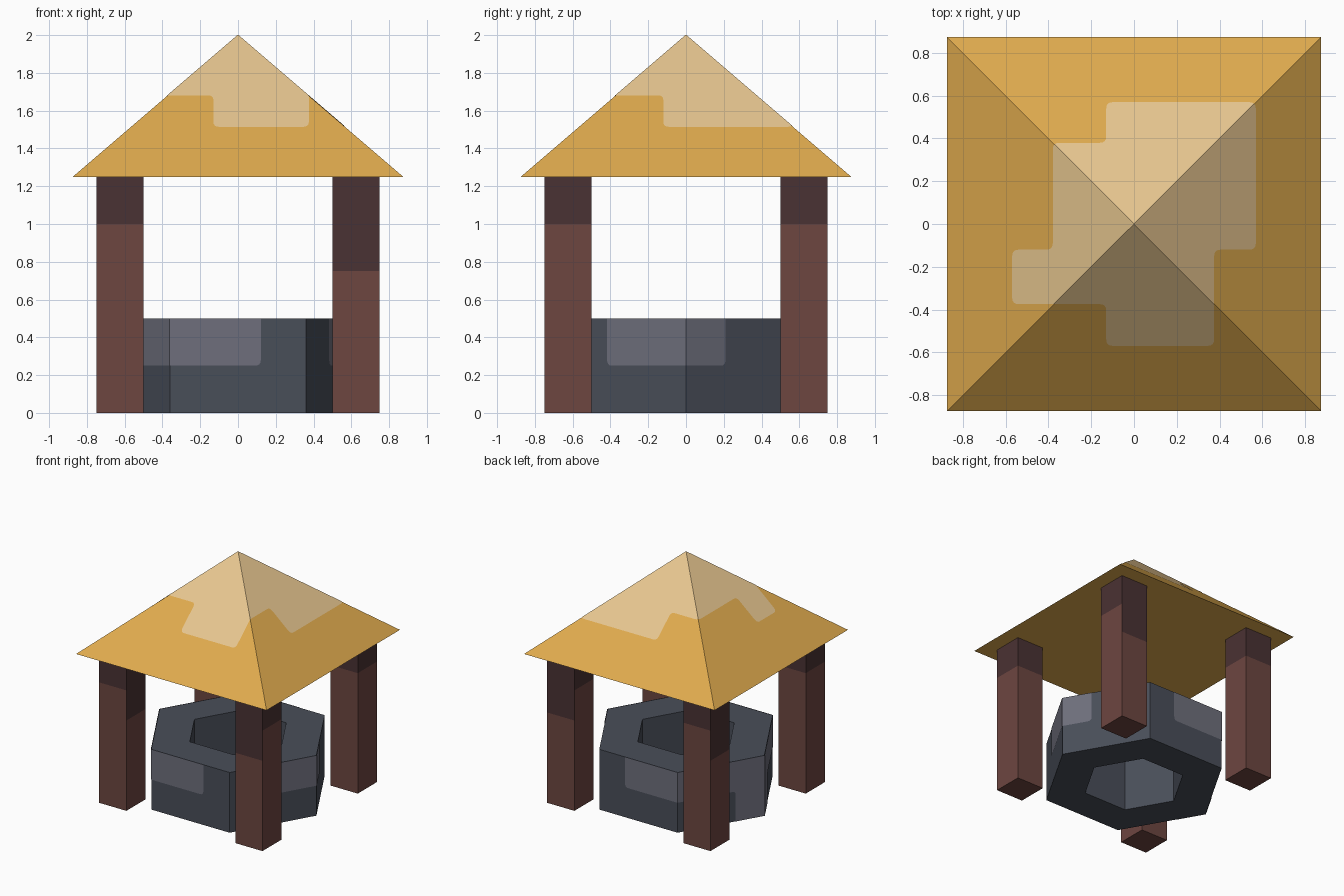
import bpy, bmesh, math
from mathutils import Vector

if "Cube" in bpy.data.objects:
    bpy.data.objects.remove(bpy.data.objects["Cube"])


def material(name, hex_code):
    rgb = [int(hex_code[i:i + 2], 16) / 255 for i in (0, 2, 4)]
    m = bpy.data.materials.new(name)
    m.diffuse_color = [((c + 0.055) / 1.055) ** 2.4 if c > 0.04 else c / 12.92 for c in rgb] + [1]
    m.use_nodes = True
    m.node_tree.nodes["Principled BSDF"].inputs["Base Color"].default_value = m.diffuse_color
    return m


ROOF = material("golden_roof", "E0AB4E")
ROOF_PALE = material("pale_roof", "E8C790")
WOOD = material("brown_wood", "6D4640")
WOOD_DARK = material("dark_wood", "4A3233")
STONE = material("dark_stone", "494E59")
STONE_PALE = material("pale_stone", "6E6F7C")


def make_object(name, bm, *mats):
    mesh = bpy.data.meshes.new(name)
    bm.to_mesh(mesh)
    bm.free()
    ob = bpy.data.objects.new(name, mesh)
    bpy.context.collection.objects.link(ob)
    for m in mats:
        mesh.materials.append(m)
    return ob


def painted_patch(name, corners, cuts, place, mat, sharp=lambda p: False, r=0.03):
    """Flat outline with rounded corners, cut along lines, then laid on a surface."""
    pts = [Vector((x, y, 0)) for x, y in corners]
    outline = []
    for i, p in enumerate(pts):
        if sharp(p):
            outline.append(p)
            continue
        a = p + (pts[i - 1] - p).normalized() * r
        b = p + (pts[(i + 1) % len(pts)] - p).normalized() * r
        for k in range(5):
            t = k / 4
            outline.append(a * (1 - t) ** 2 + p * 2 * t * (1 - t) + b * t * t)
    bm = bmesh.new()
    bm.faces.new([bm.verts.new(p) for p in outline])
    for co, no in cuts:
        bmesh.ops.bisect_plane(bm, geom=bm.verts[:] + bm.edges[:] + bm.faces[:],
                               dist=1e-5, plane_co=co, plane_no=no)
    for v in bm.verts:
        v.co = place(v.co)
    return make_object(name, bm, mat)


# Pyramid roof
HALF, EAVE, TOP = 0.875, 1.25, 2.0
bm = bmesh.new()
base = [bm.verts.new((x * HALF, y * HALF, EAVE)) for x, y in ((-1, -1), (1, -1), (1, 1), (-1, 1))]
tip = bm.verts.new((0, 0, TOP))
bm.faces.new(base[::-1])
for i in range(4):
    bm.faces.new((base[i], base[(i + 1) % 4], tip))
make_object("roof", bm, ROOF)

# Pale stepped cap painted on the roof, drawn in plan
slope = (TOP - EAVE) / HALF
cap = [(-0.38, 0.38), (-0.38, -0.12), (-0.57, -0.12), (-0.57, -0.375), (-0.13, -0.375),
       (-0.13, -0.57), (0.375, -0.57), (0.375, -0.12), (0.57, -0.12), (0.57, 0.57),
       (-0.13, 0.57), (-0.13, 0.38)]
painted_patch("roof_pale_cap", cap, [((0, 0, 0), (1, 1, 0)), ((0, 0, 0), (1, -1, 0))],
              lambda c: Vector((c.x, c.y, TOP + 0.003 - slope * max(abs(c.x), abs(c.y)))),
              ROOF_PALE, sharp=lambda p: p.x == -0.38 and p.y > 0)


# Four posts with dark tops; one side of each has a longer dark band
def post(name, x, y, long_side):
    bm = bmesh.new()
    bmesh.ops.create_cube(bm, size=1)
    for v in bm.verts:
        v.co = Vector((x + v.co.x * 0.25, y + v.co.y * 0.25, (v.co.z + 0.5) * EAVE))
    for z in (0.75, 1.0):
        bmesh.ops.bisect_plane(bm, geom=bm.verts[:] + bm.edges[:] + bm.faces[:],
                               plane_co=(0, 0, z), plane_no=(0, 0, 1))
    bm.normal_update()
    for f in bm.faces:
        limit = 0.75 if f.normal.dot(Vector(long_side)) > 0.9 else 1.0
        f.material_index = int(f.calc_center_median().z > limit)
    make_object(name, bm, WOOD, WOOD_DARK)


post("front_left_post", -0.625, -0.625, (1, 0, 0))
post("front_right_post", 0.625, -0.625, (0, -1, 0))
post("back_right_post", 0.625, 0.625, (0, 1, 0))
post("back_left_post", -0.625, 0.625, (-1, 0, 0))

# Hexagonal stone ring, open through the middle
R_OUT, R_IN, WALL = 0.72, 0.4, 0.5


def hex_point(i, r, z):
    a = math.pi + i * math.pi / 3
    return Vector((r * math.cos(a), r * math.sin(a), z))


bm = bmesh.new()
profile = [(R_OUT, 0), (R_OUT, WALL), (R_IN, WALL), (R_IN, 0)]
rings = [[bm.verts.new(hex_point(i, r, z)) for i in range(6)] for r, z in profile]
for k in range(4):
    a, b = rings[k], rings[(k + 1) % 4]
    for i in range(6):
        j = (i + 1) % 6
        bm.faces.new((a[i], a[j], b[j], b[i]))
bmesh.ops.recalc_face_normals(bm, faces=bm.faces[:])
make_object("well_wall", bm, STONE)


# Pale patches wrapped round the wall, drawn as (distance along wall, height)
def wrap(c):
    u = c.x / R_OUT
    k = math.floor(u + 1e-4)
    return hex_point(k, R_OUT + 0.004, c.y).lerp(hex_point(k + 1, R_OUT + 0.004, c.y), u - k)


def wall_patch(name, corners):
    painted_patch(name, [(u * R_OUT / 3, z) for u, z in corners],
                  [((k * R_OUT, 0, 0), (1, 0, 0)) for k in range(-2, 5)], wrap, STONE_PALE,
                  sharp=lambda p: p.y in (0, WALL))


wall_patch("wall_patch_long", [(-5, WALL), (-5, 0.25), (-1, 0.25), (-1, 0), (1, 0), (1, 0.25),
                               (5, 0.25), (5, WALL)])
wall_patch("wall_patch_short", [(7, WALL), (7, 0.25), (10, 0.25), (10, WALL)])
